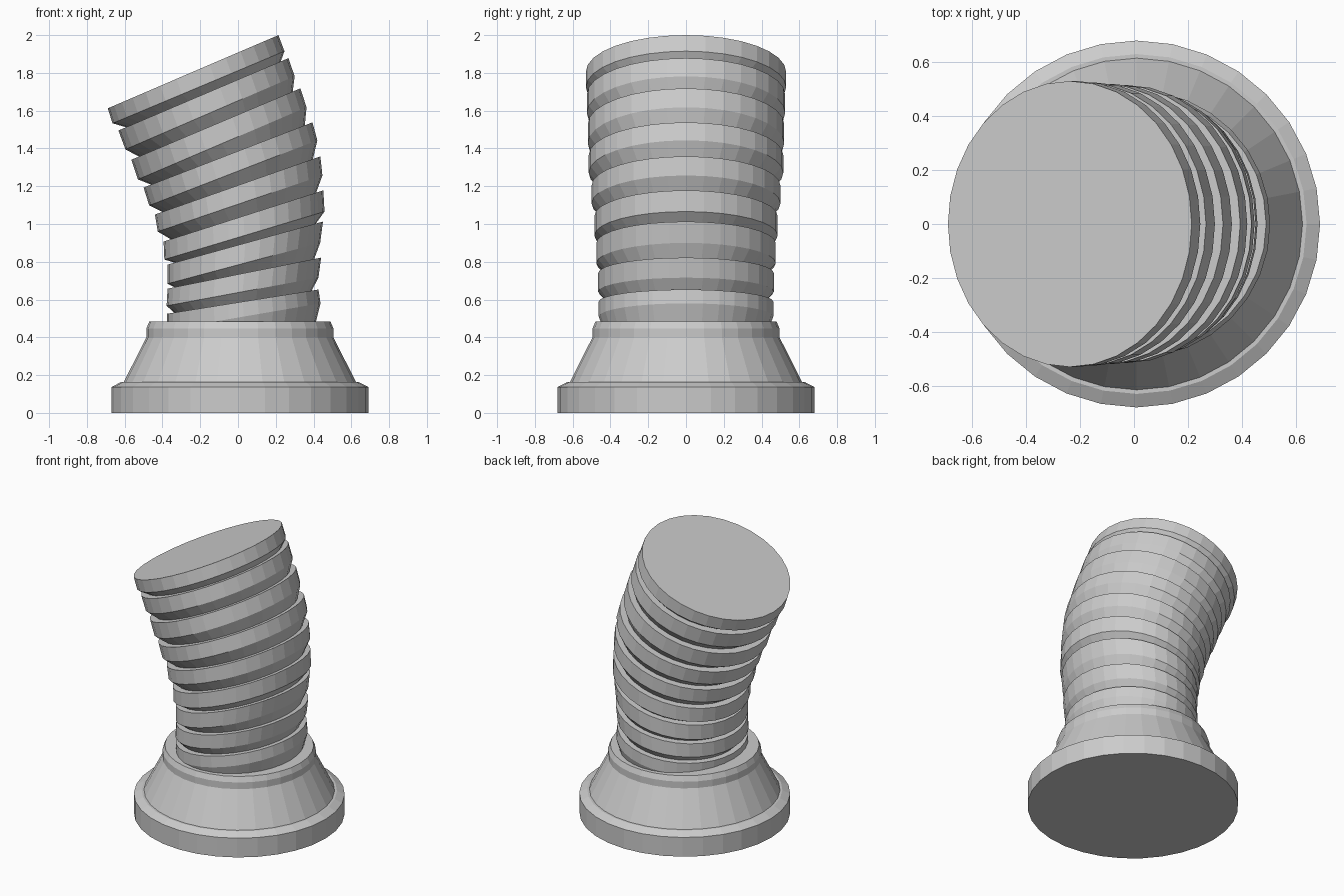
import bpy, bmesh
from math import sin, cos, tau

if "Cube" in bpy.data.objects:
    bpy.data.objects.remove(bpy.data.objects["Cube"])

SIDES = 32


def skin(name, loops):
    """Bridge a stack of (left x, left z, right x, right z, y radius) ellipses."""
    bm = bmesh.new()
    rings = []
    for lx, lz, rx, rz, ry in loops:
        ring = []
        for i in range(SIDES):
            a = tau * i / SIDES
            t = (1 + cos(a)) / 2
            ring.append(bm.verts.new((lx + (rx - lx) * t, ry * sin(a), lz + (rz - lz) * t)))
        rings.append(ring)
    for a, b in zip(rings, rings[1:]):
        for i in range(SIDES):
            j = (i + 1) % SIDES
            bm.faces.new((a[i], a[j], b[j], b[i]))
    bm.faces.new(rings[0])
    bm.faces.new(rings[-1])
    bmesh.ops.recalc_face_normals(bm, faces=bm.faces)
    mesh = bpy.data.meshes.new(name)
    bm.to_mesh(mesh)
    bm.free()
    ob = bpy.data.objects.new(name, mesh)
    bpy.context.collection.objects.link(ob)


# stepped base
CX = 0.01
profile = [(0.68, 0), (0.68, 0.137), (0.63, 0.163), (0.615, 0.163),
           (0.495, 0.4), (0.495, 0.447), (0.48, 0.483)]
skin("base", [(CX - r, z, CX + r, z, r) for r, z in profile])

# bellows rings: left top, left bottom, right top, right bottom (x, z), y radius
bands = [
    (-.69, 1.612, -.664, 1.533, .214, 2.0, .246, 1.915, .53),
    (-.633, 1.495, -.596, 1.395, .267, 1.878, .30, 1.782, .525),
    (-.565, 1.34, -.53, 1.236, .33, 1.718, .363, 1.618, .52),
    (-.50, 1.193, -.47, 1.098, .394, 1.538, .42, 1.443, .515),
    (-.44, 1.05, -.425, .96, .436, 1.358, .447, 1.257, .50),
    (-.394, .907, -.39, .812, .452, 1.178, .458, 1.066, .485),
    (-.373, .785, -.373, .684, .45, 1.013, .435, .90, .475),
    (-.373, .658, -.378, .567, .44, .822, .426, .716, .465),
    (-.375, .525, -.375, .44, .426, .653, .437, .58, .462),
]
loops = []
K = 0.045  # groove inset
for i, (ltx, ltz, lbx, lbz, rtx, rtz, rbx, rbz, ry) in enumerate(bands):
    loops += [(ltx, ltz, rtx, rtz, ry), (lbx, lbz, rbx, rbz, ry)]
    # neck lying in the top plane of the next ring
    if i + 1 < len(bands):
        n = bands[i + 1]
        lx, lz, rx, rz, ny = n[0], n[1], n[4], n[5], n[8]
        dx, dz = (rx - lx) * K, (rz - lz) * K
        loops.append((lx + dx, lz + dz, rx - dx, rz - dz, ny * (1 - 2 * K)))
# foot hidden inside the base
loops.append((-.34, .36, .40, .43, .42))
skin("bellows", loops)
